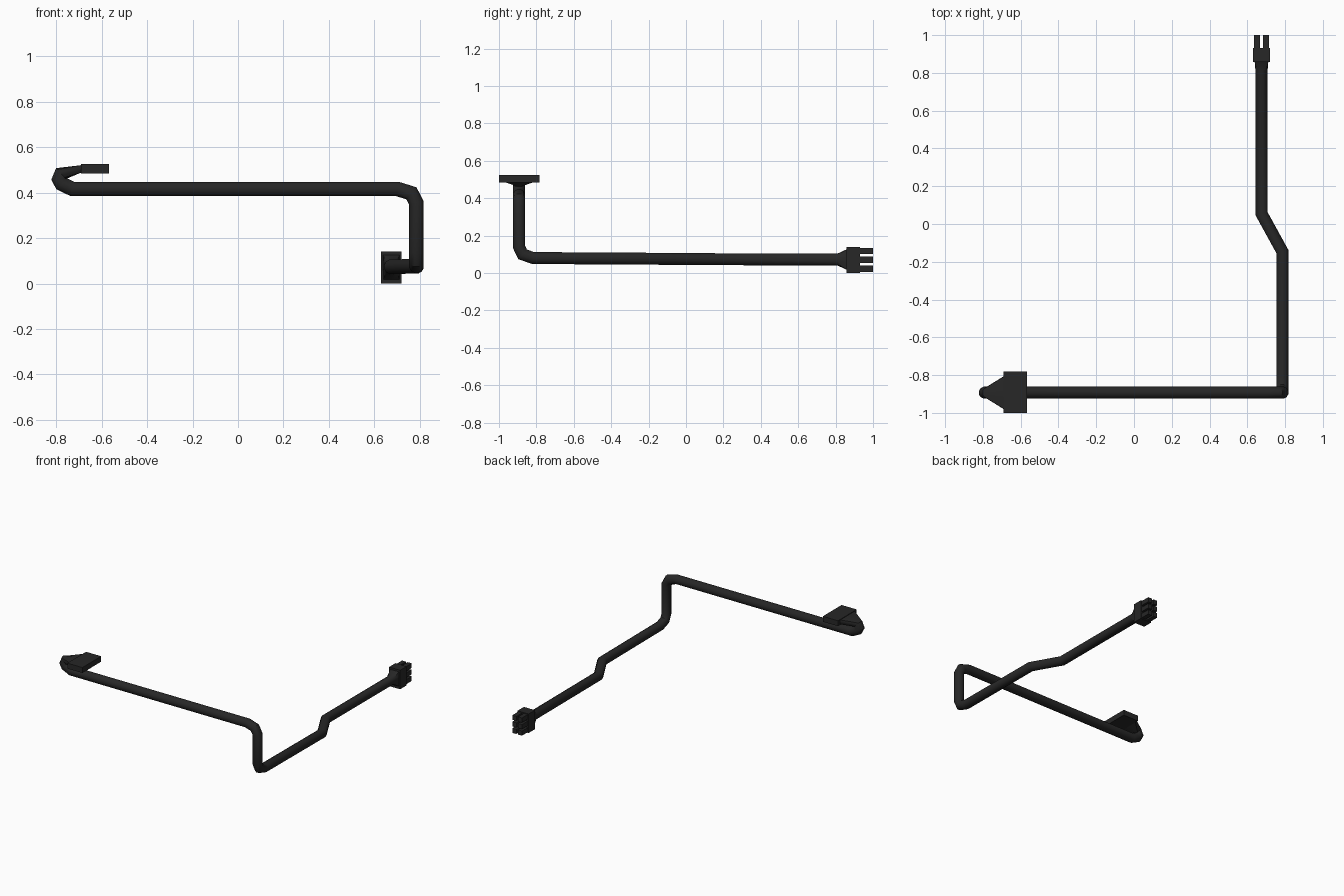
import bpy, bmesh, math
from mathutils import Vector

if "Cube" in bpy.data.objects:
    bpy.data.objects.remove(bpy.data.objects["Cube"])

SIDES, R = 12, 0.033

black = bpy.data.materials.new("black_plastic")
black.diffuse_color = (0.02, 0.02, 0.02, 1)
black.use_nodes = True
black.node_tree.nodes["Principled BSDF"].inputs["Base Color"].default_value = black.diffuse_color


def finish(name, bm):
    bmesh.ops.recalc_face_normals(bm, faces=bm.faces)
    me = bpy.data.meshes.new(name)
    bm.to_mesh(me)
    bm.free()
    ob = bpy.data.objects.new(name, me)
    bpy.context.collection.objects.link(ob)
    me.materials.append(black)
    return ob


def box(name, lo, hi):
    bm = bmesh.new()
    bmesh.ops.create_cube(bm, size=1)
    for v in bm.verts:
        v.co = Vector([a + (c + 0.5) * (b - a) for a, b, c in zip(lo, hi, v.co)])
    return finish(name, bm)


def squared(ring, centre, i, hi, hk):
    """Turn a round ring into a rectangle across axis i and z."""
    out = []
    for p in ring:
        d = p - centre
        m = max(abs(d[i]), abs(d.z))
        q = centre.copy()
        q[i] += d[i] / m * hi
        q.z += d.z / m * hk
        out.append(q)
    return out


# Cable path, from the pin connector to the flat connector
path = [Vector(p) for p in [
    (0.675, 0.858, 0.072), (0.675, 0.81, 0.072), (0.675, 0.055, 0.074),
    (0.785, -0.145, 0.076), (0.785, -0.818, 0.08), (0.785, -0.874, 0.1),
    (0.785, -0.893, 0.14), (0.785, -0.893, 0.355), (0.763, -0.893, 0.397),
    (0.702, -0.893, 0.416), (-0.728, -0.893, 0.416), (-0.776, -0.893, 0.439),
    (-0.787, -0.893, 0.46), (-0.779, -0.893, 0.484), (-0.688, -0.893, 0.505)]]

# Mitred sweep: slide each ring along its segment onto the bisecting plane
angles = [math.radians(15 + 360 * k / SIDES) for k in range(SIDES)]
ring = [path[0] + Vector((R * math.cos(a), 0, R * math.sin(a))) for a in angles]
rings = [ring]
for k in range(1, len(path)):
    d = (path[k] - path[k - 1]).normalized()
    n = (d + (path[k + 1] - path[k]).normalized()) if k + 1 < len(path) else Vector((1, 0, 0))
    ring = [p + d * ((path[k] - p).dot(n) / d.dot(n)) for p in ring]
    rings.append(ring)

# Ends flare into the connectors
rings[0] = squared(rings[0], path[0], 0, 0.036, 0.054)
rings[-1] = squared(rings[-1], path[-1], 1, 0.088, 0.016)
rings[-2] = [path[-2] + (p - path[-2]) * 0.88 for p in rings[-2]]

bm = bmesh.new()
vr = [[bm.verts.new(p) for p in r] for r in rings]
for a, b in zip(vr, vr[1:]):
    for k in range(SIDES):
        j = (k + 1) % SIDES
        bm.faces.new((a[k], a[j], b[j], b[k]))
bm.faces.new(vr[0])
bm.faces.new(vr[-1])
cable = finish("cable", bm)
bpy.context.view_layer.objects.active = cable
cable.select_set(True)
bpy.ops.object.shade_smooth_by_angle(angle=math.radians(35))

# Flat connector
box("flat_connector", (-0.69, -1.0, 0.485), (-0.567, -0.782, 0.525))

# Pin connector body with a grid of 2 x 3 prongs
box("pin_connector_body", (0.63, 0.857, 0.0), (0.72, 0.931, 0.14))
for x in (0.652, 0.698):
    for z in (0.022, 0.07, 0.118):
        box("connector_prong", (x - 0.016, 0.925, z - 0.017), (x + 0.016, 1.0, z + 0.017))
